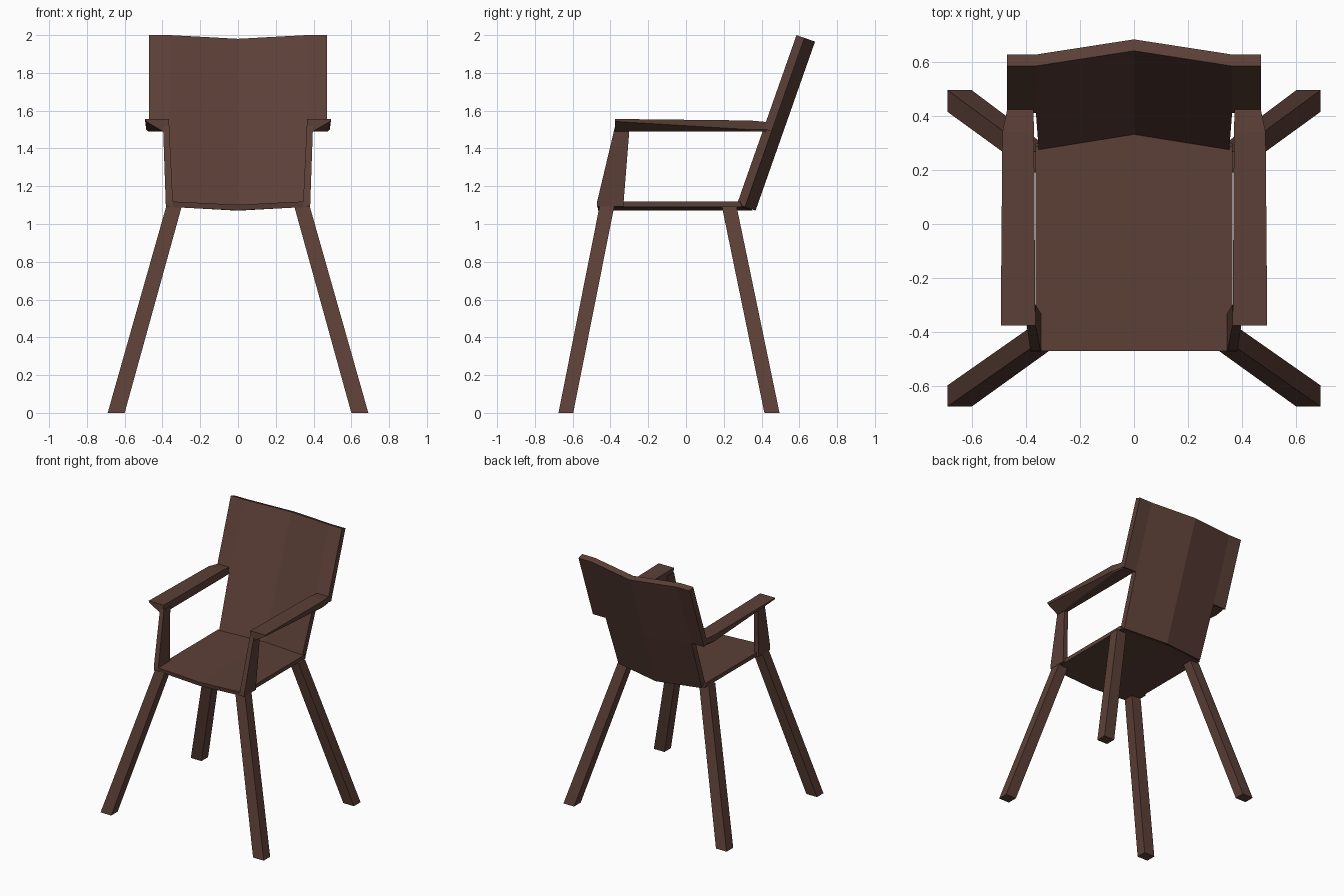
import bpy, bmesh
from mathutils import Vector

if "Cube" in bpy.data.objects:
    bpy.data.objects.remove(bpy.data.objects["Cube"])

wood = bpy.data.materials.new("dark brown wood")
wood.diffuse_color = (0.107, 0.051, 0.038, 1)
wood.use_nodes = True
wood.node_tree.nodes["Principled BSDF"].inputs["Base Color"].default_value = wood.diffuse_color


def finish(name, bm, mirror=False):
    bmesh.ops.recalc_face_normals(bm, faces=bm.faces)
    me = bpy.data.meshes.new(name)
    bm.to_mesh(me)
    bm.free()
    me.materials.append(wood)
    ob = bpy.data.objects.new(name, me)
    bpy.context.collection.objects.link(ob)
    if mirror:
        ob.modifiers.new("mirror", 'MIRROR').use_axis[0] = True
    return ob


def loft(name, sections, mirror=False):
    """Closed solid through a list of equal-sized point rings."""
    bm = bmesh.new()
    rings = [[bm.verts.new(p) for p in s] for s in sections]
    n = len(rings[0])
    for a, b in zip(rings, rings[1:]):
        for i in range(n):
            j = (i + 1) % n
            bm.faces.new((a[i], a[j], b[j], b[i]))
    bm.faces.new(rings[0])
    bm.faces.new(rings[-1])
    return finish(name, bm, mirror)


def rect(x0, x1, y0, y1, z):
    return [(x0, y0, z), (x1, y0, z), (x1, y1, z), (x0, y1, z)]


# Splayed legs, mirrored left to right
loft("front_leg", [rect(.60, .69, -.675, -.597, 0),
                   rect(.298, .38, -.458, -.38, 1.093)], True)
loft("rear_leg", [rect(.60, .69, .415, .495, 0),
                  rect(.298, .38, .19, .268, 1.093)], True)


# Seat: shallow V, lowest along the centre line
def seat_section(x, drop, back):
    return [(x, -.47, 1.12 - drop), (x, back, 1.12 - drop),
            (x, back + .012, 1.09 - drop), (x, -.465, 1.09 - drop)]


loft("seat", [seat_section(-.365, 0, .285), seat_section(0, .018, .34),
              seat_section(.365, 0, .285)])

# Backrest: folded sheet with wide upper wings, thickened backwards
normal = Vector((0, .943, -.332))
rows = [(1.105, (.352, .352)), (1.505, (.363, .47)), (2.0, (.36, .47))]
bm = bmesh.new()
grid = []
for z, (inner, outer) in rows:
    row = []
    for x in (-outer, -inner, 0, inner, outer):
        p = Vector((x, .585 - .352 * (2.0 - z), z))
        if x == 0:
            p += normal * .059
        row.append(bm.verts.new(p))
    grid.append(row)
for r in range(2):
    for c in range(4):
        if r == 0 and c in (0, 3):
            continue
        bm.faces.new((grid[r][c], grid[r][c + 1],
                      grid[r + 1][c + 1], grid[r + 1][c]))
bmesh.ops.delete(bm, geom=[v for v in bm.verts if not v.link_faces],
                 context='VERTS')
front = bm.faces[:]
copy = bmesh.ops.extrude_face_region(bm, geom=front, use_keep_orig=True)
bmesh.ops.translate(bm, vec=normal * .045,
                    verts=[g for g in copy["geom"]
                           if isinstance(g, bmesh.types.BMVert)])
finish("backrest", bm)


# Armrest: bevelled underneath at the front, boxy towards the back
def arm_section(y, pts):
    return [(x, y, z) for x, z in pts]


loft("armrest", [
    arm_section(-.375, [(.365, 1.556), (.493, 1.556), (.488, 1.543),
                        (.397, 1.49), (.37, 1.49)]),
    arm_section(.34, [(.37, 1.548), (.487, 1.548), (.486, 1.50),
                      (.475, 1.49), (.37, 1.49)]),
    arm_section(.425, [(.372, 1.54), (.469, 1.54), (.469, 1.50),
                       (.465, 1.49), (.372, 1.49)])], True)

# Post from the seat's front corner up to the armrest
loft("arm_post", [rect(.343, .382, -.472, -.33, 1.092),
                  rect(.345, .383, -.47, -.33, 1.12),
                  rect(.364, .397, -.375, -.298, 1.52)], True)
